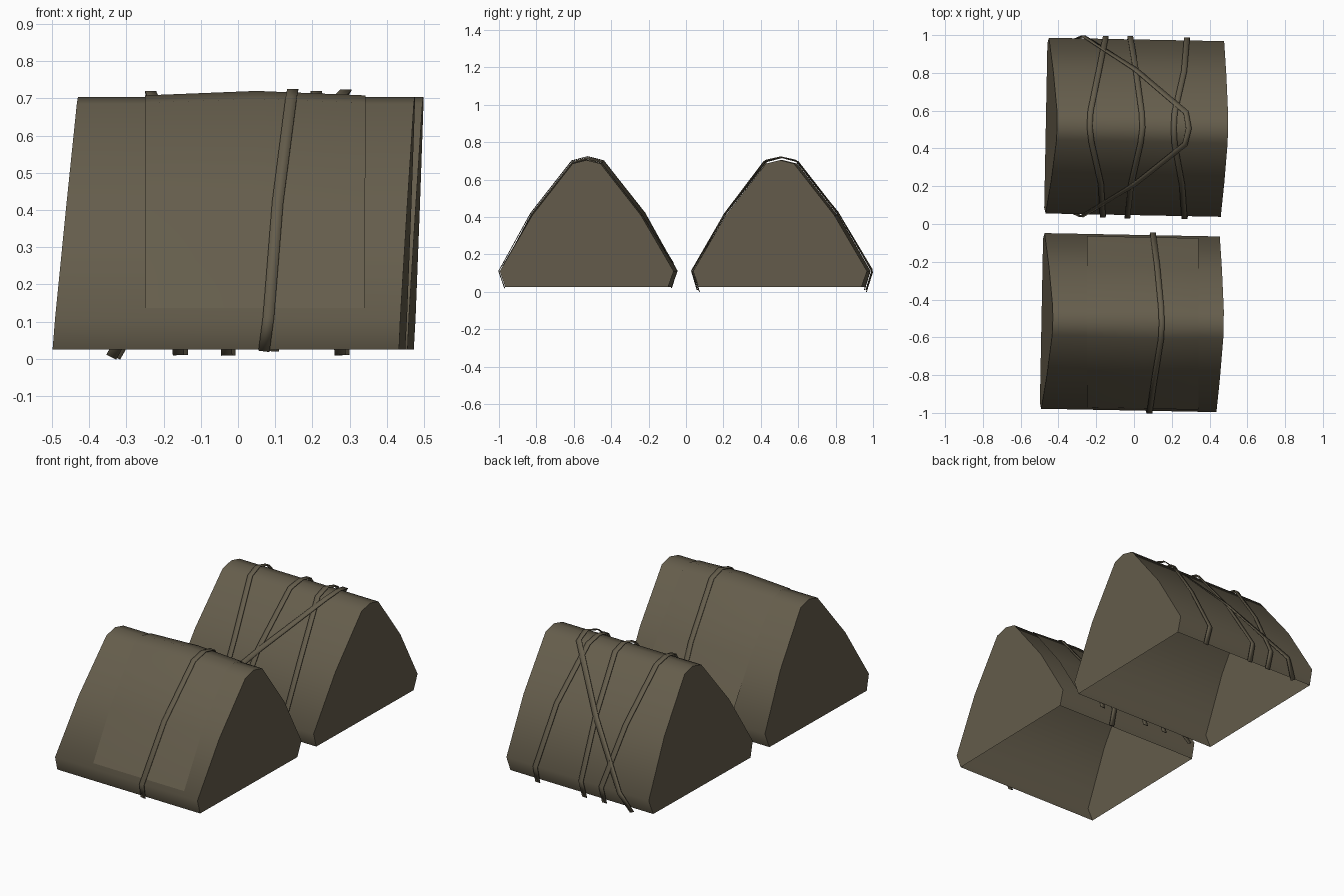
import bpy, bmesh, math
from mathutils import Vector

if "Cube" in bpy.data.objects:
    bpy.data.objects.remove(bpy.data.objects["Cube"])

# half cross-section of the covered pile, front foot to ridge, then mirrored
half = [(-.435, .025), (-.465, .11), (-.29, .41), (-.075, .685), (0, .704)]
PROFILE = half + [(-y, z) for y, z in reversed(half[:-1])]
TWIST = math.radians(-1.1)
FRONT = (-.023, -.522)
REAR = (0, .512)

canvas = bpy.data.materials.new("olive_canvas")
canvas.diffuse_color = (.13, .11, .072, 1)
canvas.use_nodes = True
canvas.node_tree.nodes["Principled BSDF"].inputs["Base Color"].default_value = canvas.diffuse_color


def normal(k):
    """Outward direction of the profile at point k."""
    n = Vector((0, 0, 0))
    for a, b in ((k - 1, k), (k, k + 1)):
        if a >= 0 and b < len(PROFILE):
            dy, dz = PROFILE[b][0] - PROFILE[a][0], PROFILE[b][1] - PROFILE[a][1]
            n += Vector((0, -dz, dy)).normalized()
    return n.normalized()


def make(name, verts, faces, centre, thick=0):
    me = bpy.data.meshes.new(name)
    me.from_pydata(verts, [], faces)
    ob = bpy.data.objects.new(name, me)
    bpy.context.collection.objects.link(ob)
    ob.location = (*centre, 0)
    ob.rotation_euler.z = TWIST
    me.materials.append(canvas)
    if thick:
        m = ob.modifiers.new("thickness", 'SOLIDIFY')
        m.thickness, m.offset = thick, 0
    bpy.ops.object.select_all(action='DESELECT')
    ob.select_set(True)
    bpy.context.view_layer.objects.active = ob
    bpy.ops.object.shade_smooth_by_angle(angle=math.radians(60))
    return ob


def strips(rows, cols):
    """Faces of a grid, facing outward for rows running front to back."""
    return [(r * cols + c, r * cols + c + 1, (r + 1) * cols + c + 1, (r + 1) * cols + c)
            for r in range(rows - 1) for c in range(cols - 1)]


def cover(name, centre):
    """Leaning tarpaulin shell with closed ends and open underside."""
    verts = []
    for y, z in PROFILE:
        t = (z - .025) / .68
        verts += [(-.467 + .06 * t, y, z), (.464 + .034 * t, y, z)]
    n = len(PROFILE)
    faces = strips(n, 2)
    faces += [tuple(2 * i for i in range(n)), tuple(2 * i + 1 for i in reversed(range(n)))]
    make(name, verts, faces, centre)


def strap(name, centre, xs, low, high, drop, width=.03):
    """Flat ribbon over the cover; xs are its positions at each profile point."""
    pts = []
    last = len(PROFILE) - 1
    for k, (y, z) in enumerate(PROFILE):
        p = Vector((xs[k] - centre[0] + y * math.sin(TWIST), y, z))
        p += normal(k) * (low if k in (0, 1, last - 1, last) else high)
        if k in (0, last):
            p.z -= drop
        pts.append(p)
    verts = []
    for k, p in enumerate(pts):
        t = (pts[min(k + 1, last)] - pts[max(k - 1, 0)]).normalized()
        side = t.cross(normal(k)).normalized() * width / 2
        verts += [p - side, p + side]
    make(name, verts, strips(len(pts), 2), centre, .004)


cover("front_cover", FRONT)
cover("rear_cover", REAR)

# patch sheet draped over the front pile, slightly bulged in the middle
end = [(PROFILE[1][0] * .917 + PROFILE[2][0] * .083, .135)]
path = end + PROFILE[2:7] + [(-end[0][0], .15)]
verts = []
for i, (y, z) in enumerate(path):
    n = normal(i + 1)
    if i in (0, 6):
        n = Vector((0, math.copysign(.86, y), .51))
    for x, off in ((-.25, .004), (.05, .016), (.342, .004)):
        if i in (0, 6):
            off = .004
        verts.append(Vector((x - FRONT[0] + y * math.sin(TWIST), y, z)) + n * off)
make("front_patch_sheet", verts, strips(len(path), 3), FRONT)

# straps
strap("front_strap", FRONT, [.07, .082, .107, .143, .147, .143, .122, .1, .095], .012, .019, 0)
strap("rear_strap_left", REAR, [-.16, -.165, -.175, -.225, -.235, -.23, -.185, -.15, -.15], .013, .014, .01)
strap("rear_strap_middle", REAR, [-.03, -.035, -.015, .035, .045, .04, .01, -.02, -.022], .016, .014, .01)
strap("rear_strap_right", REAR, [.275, .267, .255, .215, .21, .215, .265, .28, .285], .013, .014, .01)
strap("rear_strap_diagonal", REAR, [-.34, -.28, 0, .27, .29, .275, .01, -.27, -.33], .014, .018, .015)
